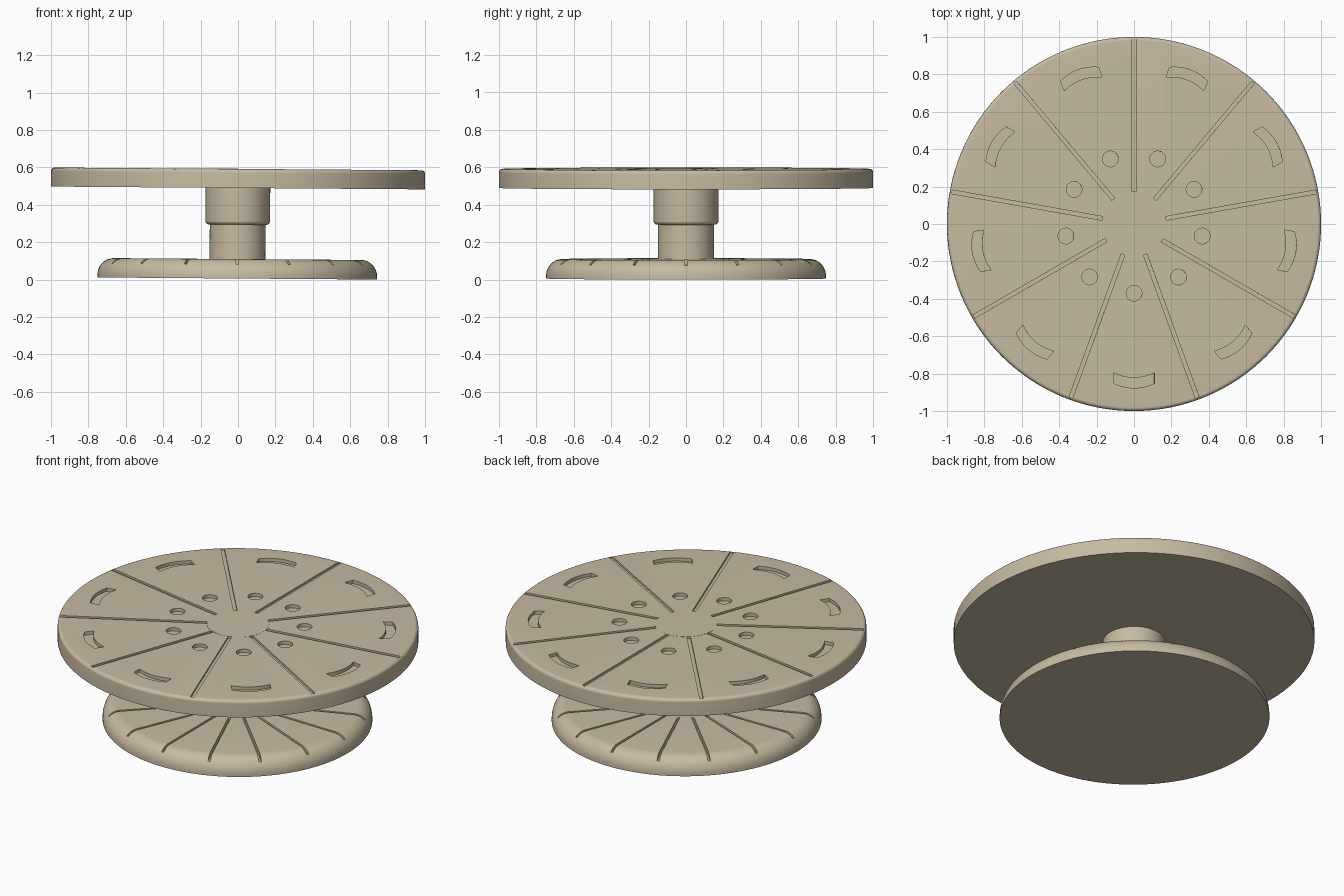
import bpy, bmesh
from math import cos, sin, pi, radians

if "Cube" in bpy.data.objects:
    bpy.data.objects.remove(bpy.data.objects["Cube"], do_unlink=True)

# One warm beige for the whole stand
beige = bpy.data.materials.new("warm beige")
beige.use_nodes = True
colour = (0.57, 0.495, 0.36, 1)
beige.diffuse_color = colour
beige.node_tree.nodes["Principled BSDF"].inputs["Base Color"].default_value = colour


def make_object(name, bm):
    bmesh.ops.recalc_face_normals(bm, faces=bm.faces[:])
    mesh = bpy.data.meshes.new(name)
    bm.to_mesh(mesh)
    bm.free()
    mesh.materials.append(beige)
    obj = bpy.data.objects.new(name, mesh)
    bpy.context.collection.objects.link(obj)
    return obj


def lathe(name, profile, sides=128):
    """Closed solid of revolution; profile runs from bottom to top."""
    bm = bmesh.new()
    rings = [[bm.verts.new((r * cos(2 * pi * i / sides), r * sin(2 * pi * i / sides), z))
              for i in range(sides)] for r, z in profile]
    for low, high in zip(rings, rings[1:]):
        for i in range(sides):
            j = (i + 1) % sides
            bm.faces.new((low[i], low[j], high[j], high[i]))
    bm.faces.new(rings[0][::-1])
    bm.faces.new(rings[-1])
    return make_object(name, bm)


def round_over(radius, top, rx, rz, steps=8):
    """Quarter-ellipse edge that ends on the flat top."""
    return [(radius - rx + rx * cos(pi / 2 * k / steps), top - rz + rz * sin(pi / 2 * k / steps))
            for k in range(steps + 1)]


def add_prism(bm, outline, angle, low, high):
    """Prism from (radial, tangential) points, turned to the given angle."""
    c, s = cos(angle), sin(angle)
    rings = [[bm.verts.new((r * c - t * s, r * s + t * c, z)) for r, t in outline]
             for z in (low, high)]
    n = len(outline)
    bm.faces.new(rings[0][::-1])
    bm.faces.new(rings[1])
    for i in range(n):
        j = (i + 1) % n
        bm.faces.new((rings[0][i], rings[0][j], rings[1][j], rings[1][i]))


def slot(start, end, width):
    w = width / 2
    return [(start, -w), (end, -w), (end, w), (start, w)]


def carve(target, bm):
    cutter = make_object("cutter", bm)
    cutter.hide_render = True
    mod = target.modifiers.new("carve", "BOOLEAN")
    mod.operation, mod.solver, mod.object = "DIFFERENCE", "EXACT", cutter
    bpy.context.view_layer.objects.active = target
    bpy.ops.object.modifier_apply(modifier=mod.name)
    bpy.data.objects.remove(cutter, do_unlink=True)


# Heights and radii
BASE_TOP, SLEEVE_LOW, PLATE_LOW, PLATE_TOP = 0.104, 0.288, 0.484, 0.586

# Base with a broad rounded rim and radial grooves
base = lathe("base", [(0.748, 0)] + round_over(0.748, BASE_TOP, 0.085, 0.09))
cuts = bmesh.new()
for k in range(16):
    add_prism(cuts, slot(0.2, 0.8, 0.014), 2 * pi * k / 16, 0.076, 0.2)
carve(base, cuts)

# Column and the wider sleeve that turns on it
column = lathe("column", [(0.149, 0.09), (0.149, 0.32)])
edge = [(r, 2 * SLEEVE_LOW - z) for r, z in reversed(round_over(0.173, SLEEVE_LOW, 0.02, 0.02))]
sleeve = lathe("sleeve", edge + [(0.173, PLATE_TOP + 0.0008)])

# Round plate with nine sectors: groove, finger hole and curved slot in each
plate = lathe("plate", [(1, PLATE_LOW)] + round_over(1, PLATE_TOP, 0.02, 0.02))
hole = [(0.37 + 0.042 * cos(2 * pi * i / 32), 0.042 * sin(2 * pi * i / 32)) for i in range(32)]
steps = [-1 + i / 6 for i in range(13)]
crescent = ([(0.877 - 0.025 * u * u, 0.108 * u) for u in steps]
            + [(0.822 - 0.025 * u * u, 0.108 * u) for u in reversed(steps)])
cuts = bmesh.new()
for k in range(9):
    sector = radians(-90 + 40 * k)
    add_prism(cuts, slot(0.16, 0.988, 0.02), sector + radians(20), PLATE_TOP - 0.011, 0.7)
    for outline in (hole, crescent):
        add_prism(cuts, outline, sector, PLATE_TOP - 0.02, 0.7)
carve(plate, cuts)

# Smooth shading, and the slight lean of the whole stand
for obj in (base, column, sleeve, plate):
    bpy.ops.object.select_all(action="DESELECT")
    obj.select_set(True)
    bpy.context.view_layer.objects.active = obj
    bpy.ops.object.shade_smooth_by_angle(angle=radians(30))
    obj.rotation_euler = (0, 0.0075, 0)
    obj.location = (-0.004, 0, 0.0056)
